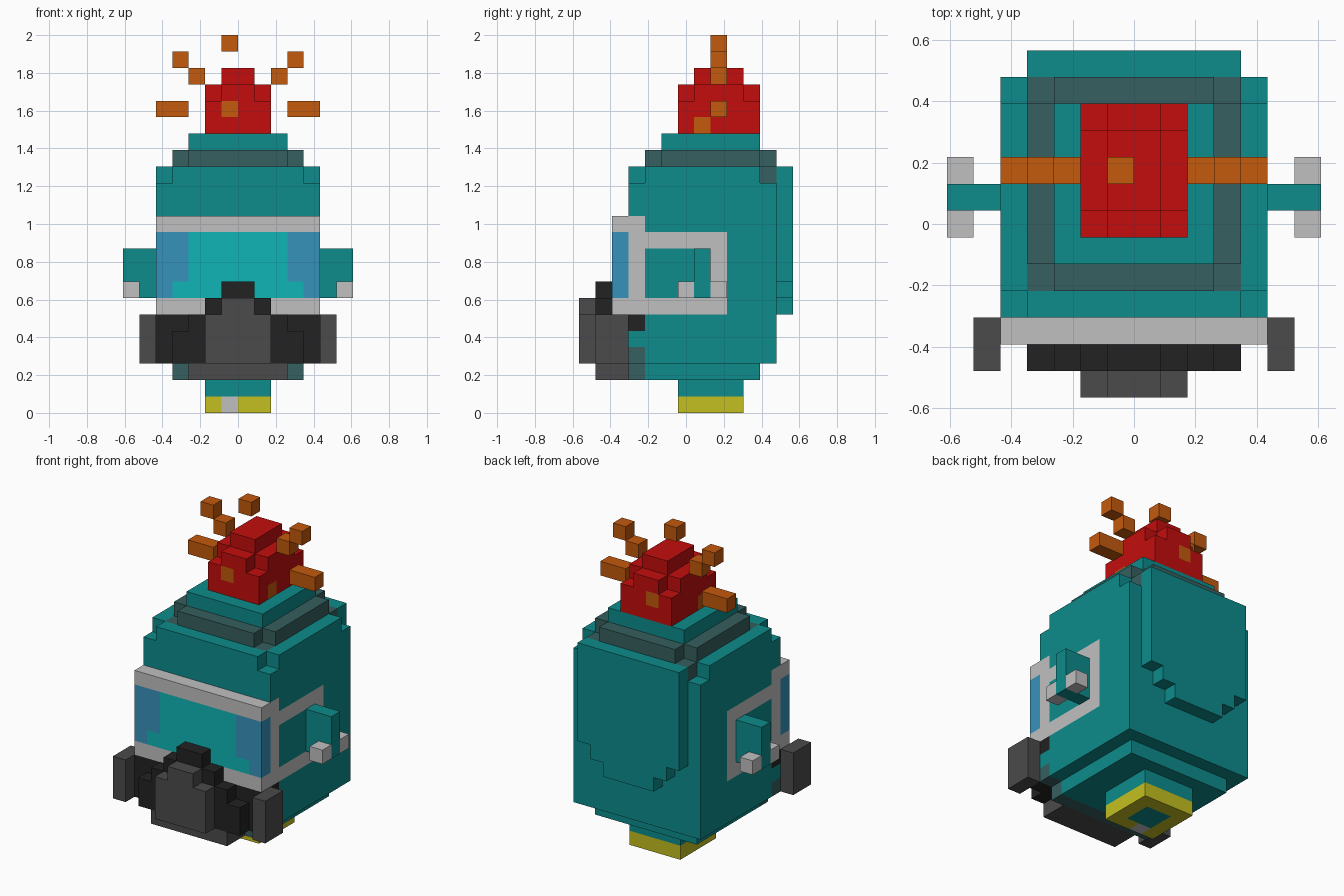
import bpy
import bmesh
from mathutils import Vector

cube = bpy.data.objects.get("Cube")
if cube:
    bpy.data.objects.remove(cube, do_unlink=True)

U = 2 / 23  # size of one building block


def make_material(name, r, g, b):
    m = bpy.data.materials.new(name)
    m.use_nodes = True
    m.diffuse_color = (r, g, b, 1)
    m.node_tree.nodes["Principled BSDF"].inputs["Base Color"].default_value = (r, g, b, 1)
    return m


teal = make_material("teal", .004, .26, .26)
slate = make_material("slate", .037, .115, .115)
red = make_material("red", .55, .004, .004)
orange = make_material("orange", .55, .1, .004)
pale = make_material("pale_grey", .53, .53, .53)
blue = make_material("blue", .037, .29, .5)
cyan = make_material("cyan", .005, .46, .46)
dark = make_material("dark_grey", .07, .07, .07)
black = make_material("black", .016, .016, .016)
yellow = make_material("yellow", .55, .52, .015)


def finish(name, bm, base, paint):
    """Cut the faces along each painted region, colour them and make the object."""
    for _, region in paint:
        for i, value in enumerate(region):
            axis = Vector((0, 0, 0))
            axis[i // 2] = 1
            bmesh.ops.bisect_plane(bm, geom=bm.verts[:] + bm.edges[:] + bm.faces[:],
                                   dist=1e-5, plane_co=axis * value, plane_no=axis)
    bmesh.ops.recalc_face_normals(bm, faces=bm.faces)
    mats = [base]
    for mat, region in paint:
        if mat not in mats:
            mats.append(mat)
        for f in bm.faces:
            c = f.calc_center_median()
            if all(region[2 * i] - .01 < c[i] < region[2 * i + 1] + .01 for i in range(3)):
                f.material_index = mats.index(mat)
    bmesh.ops.scale(bm, vec=(U, U, U), verts=bm.verts)
    mesh = bpy.data.meshes.new(name)
    bm.to_mesh(mesh)
    bm.free()
    for m in mats:
        mesh.materials.append(m)
    bpy.context.collection.objects.link(bpy.data.objects.new(name, mesh))


def box(name, x, y, z, mat, paint=()):
    bm = bmesh.new()
    bmesh.ops.create_cube(bm, size=1)
    for v in bm.verts:
        v.co = [lo + (c + .5) * (hi - lo) for c, (lo, hi) in zip(v.co, (x, y, z))]
    finish(name, bm, mat, paint)


def stepped(name, rows, depth, mat, upright=False, paint=()):
    """Symmetric stepped outline (start, end, half width), extruded up or back."""
    right = [(w, q) for a, b, w in rows for q in (a, b)]
    outline = right + [(-w, q) for w, q in reversed(right)]
    lo, hi = depth
    bm = bmesh.new()
    face = bm.faces.new([bm.verts.new((p, lo, q) if upright else (p, q, lo)) for p, q in outline])
    new = bmesh.ops.extrude_face_region(bm, geom=[face], use_keep_orig=True)["geom"]
    shift = (0, hi - lo, 0) if upright else (0, 0, hi - lo)
    bmesh.ops.translate(bm, vec=shift, verts=[g for g in new if isinstance(g, bmesh.types.BMVert)])
    finish(name, bm, mat, paint)


def both(mat, x0, x1, *rest):
    """The same painted region on both sides."""
    return [(mat, (x0, x1, *rest)), (mat, (-x1, -x0, *rest))]


# Neck and its yellow base
box("neck_base", (-2, 2), (-.5, 3.5), (0, 1), yellow,
    [(pale, (-1, 0, -.5, .5, 0, 1)), (teal, (-1, 1, .5, 2.5, 0, 0))])
box("neck", (-2, 2), (-.5, 3.5), (1, 2), teal)

# Body with the strap frame painted on its sides
box("body_bottom", (-4, 4), (-3.5, 4.5), (2, 3), teal, [(slate, (-4, 4, -3.5, -2.5, 2, 3))])
box("body", (-5, 5), (-3.5, 5.5), (3, 14), teal,
    both(pale, 5, 5, -3.5, 2.5, 6, 11)
    + both(pale, 5, 5, -3.5, -2.5, 11, 12)
    + both(teal, 5, 5, -2.5, 1.5, 7, 10)
    + both(black, 4, 5, -3.5, -2.5, 5, 6)
    + both(slate, 4, 5, -3.5, -2.5, 3, 4))
stepped("body_top", [(-3.5, -2.5, 4), (-2.5, 4.5, 5), (4.5, 5.5, 4)], (14, 15), teal,
        paint=both(slate, 3, 4, -2.5, -1.5, 15, 15) + both(slate, 3, 4, 4.5, 5.5, 14, 15))
stepped("back_plate", [(6, 7, 2), (7, 8, 3), (8, 15, 4)], (5.5, 6.5), teal, upright=True)
stepped("collar", [(-2.5, -1.5, 3), (-1.5, 4.5, 4), (4.5, 5.5, 3)], (15, 16), slate)
box("crown_step", (-3, 3), (-1.5, 4.5), (16, 17), teal)

# Red top with orange spots
box("red_base", (-2, 2), (-.5, 4.5), (17, 19), red,
    [(orange, (-1, 0, -.5, -.5, 18, 19)), (orange, (-1, 0, 4.5, 4.5, 18, 19))]
    + both(orange, 2, 2, .5, 1.5, 17, 18))
stepped("red_middle", [(-.5, .5, 1), (.5, 3.5, 2), (3.5, 4.5, 1)], (19, 20), red)
box("red_tip", (-1, 1), (.5, 3.5), (20, 21), red)

# Floating sparks
box("spark_top", (-1, 0), (1.5, 2.5), (22, 23), orange)
for side, s in (("left", 1), ("right", -1)):
    def mirrored(a, b):
        return tuple(sorted((s * a, s * b)))
    for part, x, z in (("low", (3, 5), 18), ("middle", (2, 3), 20), ("high", (3, 4), 21)):
        box(f"spark_{part}_{side}", mirrored(*x), (1.5, 2.5), (z, z + 1), orange)
    # Ears with small studs, and the mask filters
    box(f"ear_{side}", mirrored(5, 7), (.5, 1.5), (7, 10), teal)
    for end, y in (("front", -.5), ("back", 1.5)):
        box(f"ear_stud_{end}_{side}", mirrored(6, 7), (y, y + 1), (7, 8), pale)
    box(f"mask_filter_{side}", mirrored(5, 6), (-5.5, -3.5), (3, 6), dark)

# Visor
box("visor", (-5, 5), (-4.5, -3.5), (6, 12), pale,
    [(blue, (-5, 5, -4.5, -3.5, 7, 11)),
     (cyan, (-3, 3, -4.5, -4.5, 7, 11)),
     (cyan, (-4, 4, -4.5, -4.5, 7, 8))])

# Mask
box("mask_back", (-5, 5), (-4.5, -3.5), (3, 6), black)
box("mask_chin", (-3, 3), (-5.5, -3.5), (2, 3), dark)
stepped("mask_shell", [(3, 5, 4), (5, 6, 3), (6, 7, 2), (7, 8, 1)], (-5.5, -4.5), black, upright=True)
stepped("mask_nose", [(3, 6, 2), (6, 7, 1)], (-6.5, -5.5), dark, upright=True)
